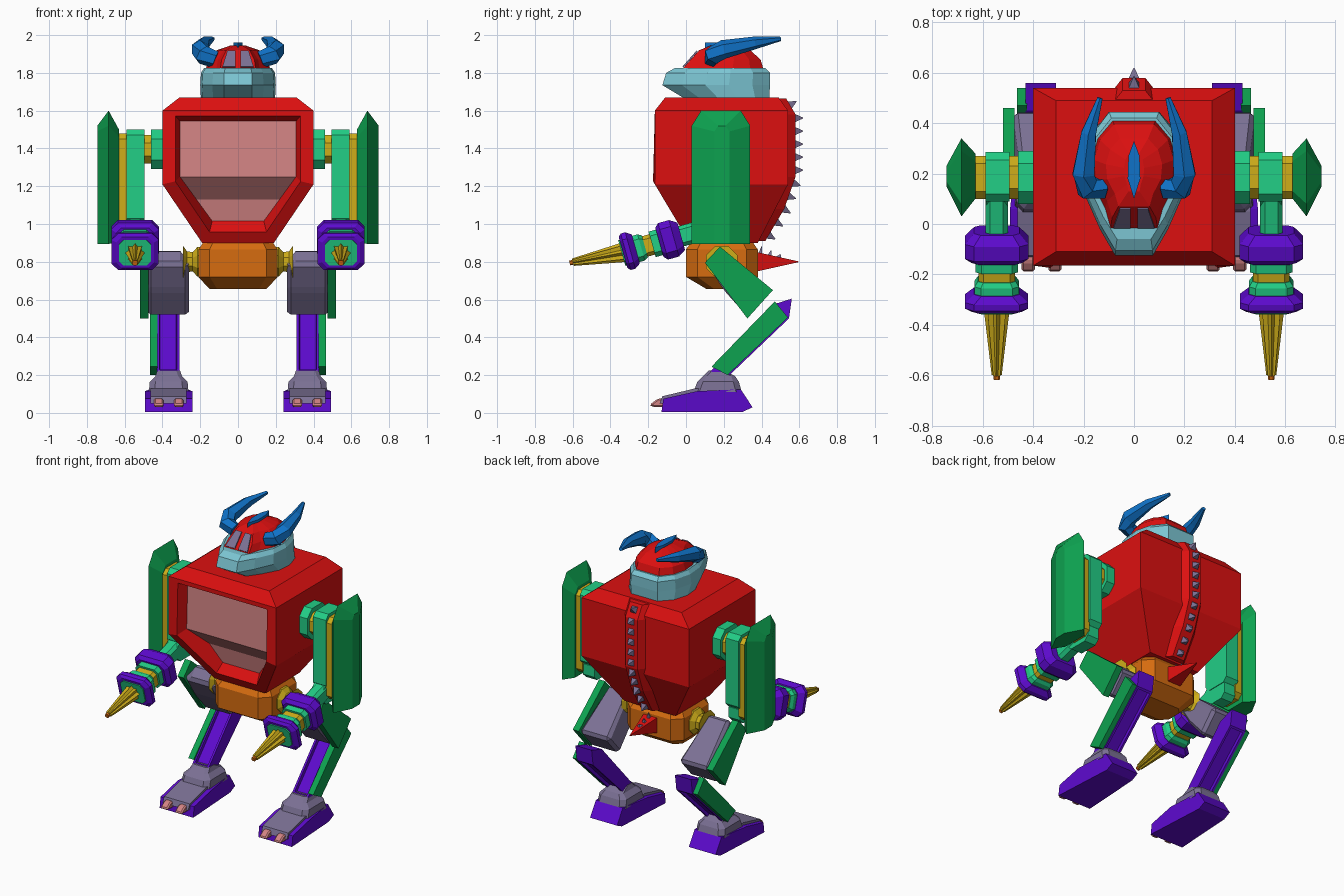
import bpy, bmesh, math
from mathutils import Vector, Matrix

if "Cube" in bpy.data.objects:
    bpy.data.objects.remove(bpy.data.objects["Cube"], do_unlink=True)


def material(name, *rgb):
    m = bpy.data.materials.new(name)
    m.use_nodes = True
    m.diffuse_color = (*rgb, 1)
    m.node_tree.nodes["Principled BSDF"].inputs["Base Color"].default_value = (*rgb, 1)
    return m


RED = material("red", .72, .005, .005)
PINK = material("dusty pink", .65, .23, .23)
CYAN = material("pale cyan", .2, .56, .65)
BLUE = material("blue", .005, .17, .58)
ORANGE = material("orange", .67, .15, .005)
YELLOW = material("yellow", .62, .42, .01)
MINT = material("light green", .016, .62, .24)
GREEN = material("dark green", .004, .36, .08)
PURPLE = material("purple", .11, .003, .62)
GREY = material("violet grey", .2, .165, .3)


# ---- helpers ----
def put(name, bm, mats, mirror=False):
    """Store a mesh; with mirror, make a left and a right copy."""
    for side, label in ((1, "left_"), (-1, "right_")) if mirror else ((1, ""),):
        b = bm.copy()
        b.transform(Matrix.Diagonal((side, 1, 1, 1)))
        bmesh.ops.recalc_face_normals(b, faces=b.faces[:])
        me = bpy.data.meshes.new(label + name)
        b.to_mesh(me)
        b.free()
        for m in mats if isinstance(mats, list) else [mats]:
            me.materials.append(m)
        bpy.context.collection.objects.link(bpy.data.objects.new(label + name, me))
    bm.free()


def loft(rings):
    """Closed solid through rings of equal point count."""
    bm = bmesh.new()
    vs = [[bm.verts.new(p) for p in r] for r in rings]
    n = len(vs[0])
    for a, b in zip(vs, vs[1:]):
        for i in range(n):
            j = (i + 1) % n
            bm.faces.new((a[i], a[j], b[j], b[i]))
    bm.faces.new(vs[0])
    bm.faces.new(vs[-1])
    bmesh.ops.recalc_face_normals(bm, faces=bm.faces[:])
    return bm


def rect(z, hx, y0, y1, c=0, cx=0):
    """Horizontal rectangle, corners cut by c."""
    x0, x1 = cx - hx, cx + hx
    if not c:
        return [(x0, y0, z), (x1, y0, z), (x1, y1, z), (x0, y1, z)]
    return [(x0 + c, y0, z), (x1 - c, y0, z), (x1, y0 + c, z), (x1, y1 - c, z),
            (x1 - c, y1, z), (x0 + c, y1, z), (x0, y1 - c, z), (x0, y0 + c, z)]


def prism(profile, x0, x1, bevel=0):
    """Side profile (y, z) extruded across x."""
    bm = loft([[(x, y, z) for y, z in profile] for x in (x0, x1)])
    if bevel:
        bmesh.ops.bevel(bm, geom=bm.edges[:], offset=bevel, segments=1, affect='EDGES')
    return bm


def sweep(path, radii, n=6):
    pts = [Vector(p) for p in path]
    rings = []
    for i, p in enumerate(pts):
        q = (pts[min(i + 1, len(pts) - 1)] - pts[max(i - 1, 0)]).to_track_quat('Z', 'Y')
        rings.append([p + q @ Vector((radii[i] * math.cos(t), radii[i] * math.sin(t), 0))
                      for t in (math.tau * (k + .5) / n for k in range(n))])
    return loft(rings)


# ---- torso with recessed chest window ----
bm = loft([rect(.9, .19, .02, .38), rect(1.21, .4, -.165, .54),
           rect(1.6, .4, -.165, .54), rect(1.67, .31, -.11, .49)])
front = [f for f in bm.faces if f.normal.y < -.5 and f.calc_center_median().z < 1.59]
bmesh.ops.inset_region(bm, faces=front, thickness=.068, use_even_offset=True)
for v in {v for f in front for v in f.verts if v.co.z > 1.5}:
    v.co.z += .04
bmesh.ops.inset_region(bm, faces=front, thickness=.025, depth=-.07, use_even_offset=True)
for f in front:
    f.material_index = 1
low = min(front, key=lambda f: f.calc_center_median().z)
cut = bmesh.ops.bisect_plane(bm, geom=[low, *low.edges, *low.verts],
                             plane_co=(0, 0, 1.13), plane_no=(0, 0, 1))
for v in cut["geom_cut"]:
    if isinstance(v, bmesh.types.BMVert):
        v.co.y += .045
put("torso", bm, [RED, PINK])

# ---- spine ridge, spikes and tail ----
SPINE = [(1.665, .53), (1.58, .58), (1.25, .58), (1.08, .52), (.91, .42)]
put("spine_ridge", loft([[(-.1, y - .07, z), (-.045, y, z), (.045, y, z), (.1, y - .07, z)]
                         for z, y in SPINE]), RED)
for i in range(11):
    z = 1.63 - .069 * i
    for (za, ya), (zb, yb) in zip(SPINE, SPINE[1:]):
        if zb <= z <= za:
            y = ya + (yb - ya) * (za - z) / (za - zb)
            out = Vector((0, za - zb, yb - ya)).normalized()
    base = Vector((0, y, z))
    put("spine_spike", sweep([base - out * .01, base + out * .04], [.035, .003], 4), GREY)
put("tail", sweep([(0, .35, .8), (0, .595, .8)], [.08, .003], 4), RED)
for y in (.39, .44, .49):
    put("tail_spike", sweep([(0, y, .82), (0, y + .01, .88 - (y - .39) * .4)], [.022, .002], 4), GREY)

# ---- pelvis and hips ----
put("pelvis", loft([rect(.655, .15, .11, .29, .04), rect(.72, .21, 0, .38, .06),
                    rect(.865, .21, 0, .38, .06), rect(.908, .18, .03, .35, .05)]), ORANGE)
put("hip_joint", sweep([(.18, .19, .8), (.215, .19, .8), (.24, .19, .8), (.27, .19, .8), (.29, .19, .8)],
                       [.085, .085, .055, .06, .09], 8), YELLOW, True)


# ---- head ----
def egg(z, sx, y0, y1, fw=.075):
    half = [(fw, -.12), (.135, -.02), (.19, .1), (.2, .22), (.17, .34), (.1, .43)]
    pts = half + [(-x, y) for x, y in reversed(half)]
    return [(x * sx, y0 + (y + .12) / .55 * (y1 - y0), z) for x, y in pts]


put("jaw", loft([egg(1.66, .98, 0, .44), egg(1.735, 1, -.125, .445),
                 egg(1.8, .98, -.105, .445), egg(1.825, .9, -.06, .42)]), CYAN)
put("helmet", loft([egg(1.82, .85, -.02, .41, .11), egg(1.87, .79, .025, .395, .11),
                    egg(1.92, .56, .07, .34, .11), egg(1.945, .2, .13, .28, .11)]), RED)
pane = [Vector((.013, -.013, 1.83)), Vector((.082, -.013, 1.83)),
        Vector((.056, .062, 1.914)), Vector((.013, .062, 1.914))]
put("visor_pane", loft([[p + Vector((0, -.75, .66)) * d for p in pane] for d in (-.001, .007)]),
    GREY, True)
put("crest", loft([[(0, .1, z0), (.025, .18, z0), (.022, .27, z0), (0, .33, z0),
                    (-.022, .27, z0), (-.025, .18, z0)] for z0 in (1.9, 1.962)]), BLUE)
put("horn", sweep([(.12, .14, 1.87), (.185, .145, 1.895), (.2, .2, 1.925), (.18, .36, 1.958), (.135, .5, 1.98)],
                  [.045, .052, .05, .034, .012], 6), BLUE, True)

# ---- shoulders and upper arms ----
def x_block(name, x0, x1, y0, y1, z0, z1, mat, c=.03):
    prof = [(y0, z0 + c), (y0 + c, z0), (y1 - c, z0), (y1, z0 + c),
            (y1, z1 - c), (y1 - c, z1), (y0 + c, z1), (y0, z1 - c)]
    put(name, prism(prof, x0, x1), mat, True)


x_block("shoulder", .37, .46, .08, .29, 1.29, 1.5, MINT, .05)
x_block("shoulder_ring", .45, .51, .1, .27, 1.32, 1.47, YELLOW, .04)
x_block("upper_arm", .495, .59, .09, .285, 1.0, 1.5, MINT)
x_block("elbow", .5, .585, .07, .26, .9, 1.03, MINT)
x_block("arm_spacer", .58, .64, .1, .27, .93, 1.48, YELLOW)


def plate_ring(x, y0, y1, z0, z1, cy, cz):
    return [(x, y0, z0), (x, y1, z0), (x, y1, z1 - cz), (x, y1 - cy, z1),
            (x, y0 + cy, z1), (x, y0, z1 - cz)]


put("arm_shield", loft([plate_ring(.63, .1, .28, .9, 1.5, .03, .04),
                        plate_ring(.685, .03, .34, .895, 1.6, .05, .08),
                        plate_ring(.745, .15, .23, .895, 1.52, .02, .03)]), GREEN, True)

# ---- forearms, built along their own axis ----
ARM = Matrix.Translation((.545, .1, .97)) @ Matrix.Rotation(math.radians(105.6), 4, 'X')


def arm_part(name, mat, *stations):
    bm = loft([rect(t, hx, -hy, hy, hy * .35) for t, hx, hy in stations])
    bm.transform(ARM)
    put(name, bm, mat, True)


arm_part("forearm", MINT, (-.08, .045, .055), (.16, .045, .055))
arm_part("wrist_cuff", PURPLE, (.13, .09, .075), (.17, .126, .1), (.23, .126, .1), (.25, .1, .08))
arm_part("wrist_block", MINT, (.24, .085, .07), (.29, .085, .07))
arm_part("wrist_ring", YELLOW, (.28, .072, .056), (.34, .072, .056))
arm_part("hand_block", MINT, (.33, .075, .06), (.35, .088, .072), (.4, .088, .072))
arm_part("hand_cuff", PURPLE, (.38, .09, .08), (.41, .125, .1), (.435, .125, .1), (.45, .1, .085))
arm_part("hand_face", MINT, (.44, .085, .07), (.457, .085, .07))
star = [(math.cos(math.pi * k / 8), math.sin(math.pi * k / 8), .7 if k % 2 else 1) for k in range(16)]
bm = loft([[(x * r * s, y * r * s + lift, t) for x, y, s in star]
           for t, r, lift in ((.45, .052, 0), (.72, .02, .022))])
bm.transform(ARM)
put("drill", bm, YELLOW, True)
bm = loft([rect(t, .013, .009, .035, .006) for t in (.71, .737)])
bm.transform(ARM)
put("drill_tip", bm, ORANGE, True)

# ---- legs ----
THIGH = [(.11, .79), (.18, .87), (.455, .645), (.33, .505), (.2, .65)]
bm = prism(THIGH, .26, .48, .02)
for v in bm.verts:
    if v.co.z > .8:
        v.co.x = .37 + (v.co.x - .37) * .7
put("thigh", bm, GREY, True)
put("thigh_plate", prism([(.1, .795), (.18, .88), (.46, .65), (.325, .5)], .475, .52), GREEN, True)
bm = prism([(.13, .22), (.45, .57), (.56, .605), (.545, .5), (.22, .19)], .31, .43)
panels = [f for f in bm.faces if abs(f.normal.x) < .1 and f.calc_area() > .04]
for f in panels:
    bmesh.ops.inset_region(bm, faces=[f], thickness=.02)
    bmesh.ops.inset_region(bm, faces=[f], thickness=.004, depth=-.02)
put("shin", bm, PURPLE, True)
put("shin_plate", prism([(.135, .245), (.47, .59), (.54, .505), (.22, .2)], .425, .465), GREEN, True)

# ---- feet ----
FOOT = .367
bm = prism([(-.13, .005), (.3, .005), (.352, .03), (.29, .125), (.06, .115), (-.12, .075)],
           FOOT - .125, FOOT + .125)
for v in bm.verts:
    if v.co.y > .2:
        v.co.x = FOOT + (v.co.x - FOOT) * .8
put("sole", bm, PURPLE, True)
put("instep", prism([(-.14, .05), (-.125, .088), (.05, .13), (.2, .13), (.2, .05)],
                    FOOT - .095, FOOT + .095), GREY, True)
put("ankle", loft([rect(.11, .105, .04, .295, .03, FOOT), rect(.165, .1, .06, .28, .03, FOOT),
                   rect(.195, .07, .09, .26, .02, FOOT), rect(.225, .06, .12, .2, .02, FOOT)]), GREY, True)
for dx in (-.053, .053):
    put("toe_claw", prism([(-.1, .03), (-.185, .033), (-.19, .045), (-.15, .075), (-.1, .075)],
                          FOOT + dx - .026, FOOT + dx + .026, .008), PINK, True)
